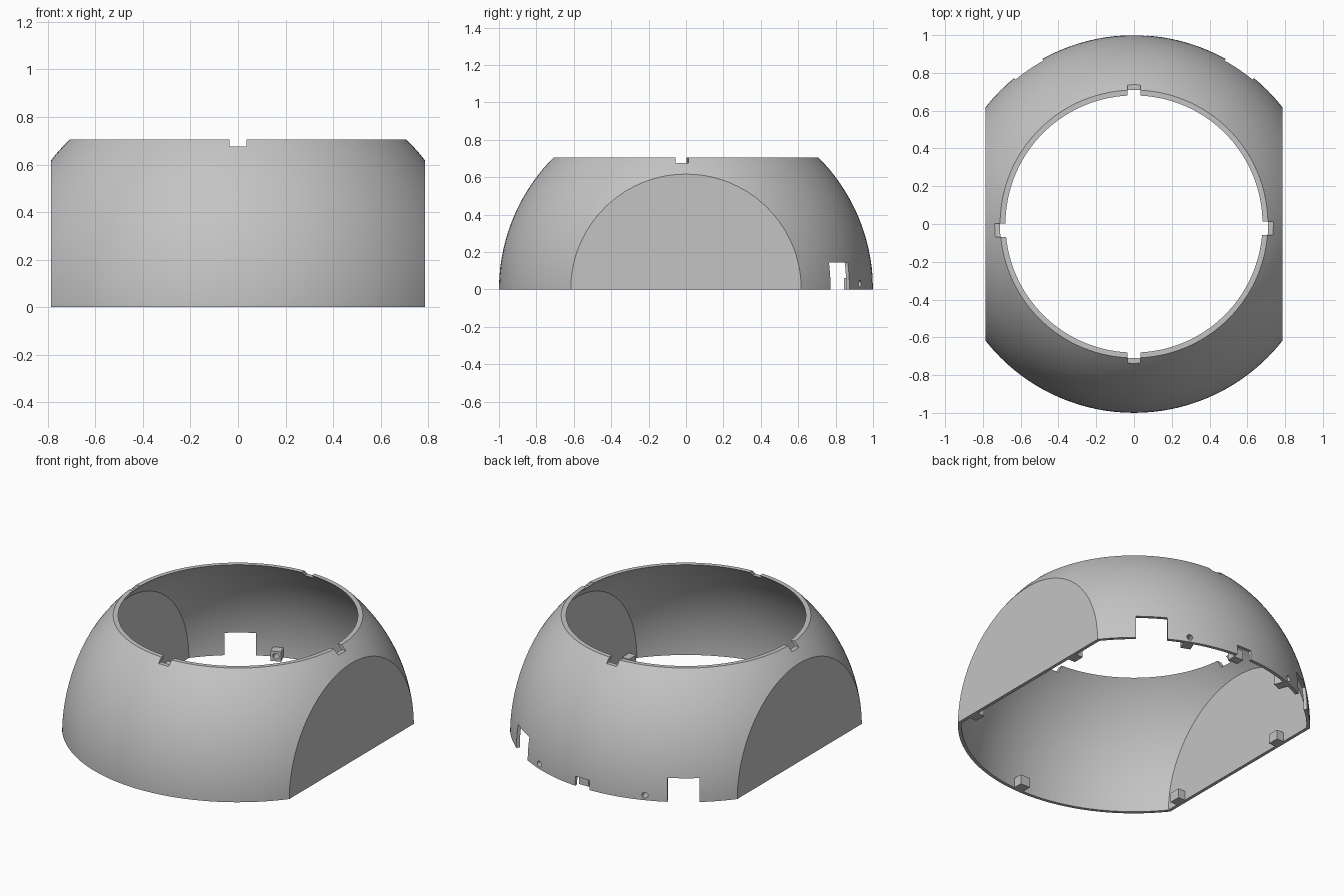
import bpy
from math import radians, sin, cos
from mathutils import Matrix, Vector

old = bpy.data.objects.get("Cube")
if old:
    bpy.data.objects.remove(old, do_unlink=True)

grey = bpy.data.materials.new("plain grey")
grey.use_nodes = True
grey.diffuse_color = (0.55, 0.55, 0.55, 1)
grey.node_tree.nodes["Principled BSDF"].inputs["Base Color"].default_value = (0.55, 0.55, 0.55, 1)

FLAT, TOP, WALL = 0.787, 0.705, 0.02


def box(name, lo, hi, turn=0):
    """Box between two corners, turned clockwise about z by degrees."""
    bpy.ops.mesh.primitive_cube_add(size=1)
    ob = bpy.context.object
    ob.name = name
    lo, hi = Vector(lo), Vector(hi)
    ob.data.transform(Matrix.Rotation(radians(-turn), 4, "Z")
                      @ Matrix.Translation((lo + hi) / 2)
                      @ Matrix.Diagonal((*(hi - lo), 1)))
    ob.data.materials.append(grey)
    return ob


def ball(name, radius):
    bpy.ops.mesh.primitive_uv_sphere_add(segments=128, ring_count=65, radius=radius)
    ob = bpy.context.object
    ob.name = name
    ob.data.materials.append(grey)
    return ob


def cut(ob, tool, operation="DIFFERENCE"):
    mod = ob.modifiers.new("cut", "BOOLEAN")
    mod.operation, mod.solver, mod.object = operation, "EXACT", tool
    bpy.ops.object.select_all(action="DESELECT")
    bpy.context.view_layer.objects.active = ob
    ob.select_set(True)
    bpy.ops.object.modifier_apply(modifier=mod.name)


def discard(*tools):
    for tool in tools:
        bpy.data.objects.remove(tool, do_unlink=True)


# Hollow dome with flat sides and an open top
shell = ball("dome_shell", 1)
limits = box("limits", (-FLAT, -2, 0), (FLAT, 2, TOP))
cut(shell, limits, "INTERSECT")
core = ball("core", 1 - WALL)
core_limits = box("core_limits", (-FLAT + WALL, -2, -2), (FLAT - WALL, 2, 2))
cut(core, core_limits, "INTERSECT")
cut(shell, core)
discard(limits, core, core_limits)

# Notches in the top rim, tall notches and small slot in the back bottom edge
notches = [
    box("front_back_notch", (-0.035, -1, 0.675), (0.035, 1, 0.8)),
    box("right_notch", (-1, -0.07, 0.675), (-0.5, 0.003, 0.8)),
    box("left_notch", (0.5, -0.057, 0.675), (1, 0.014, 0.8)),
    box("back_slot", (-0.03, 0.9, -0.1), (0.07, 1.1, 0.06)),
]
notches += [box("tall_notch", (-0.09, 0.85, -0.1), (0.09, 1.1, 0.145), turn)
            for turn in (-34.2, 34.2)]
for tool in notches:
    cut(shell, tool)
discard(*notches)

# Screw bosses with holes through the shell
for side, turn in (("left", 21.5), ("right", -21.5)):
    boss = box(side + "_boss", (-0.03, 0.92, 0), (0.03, 0.985, 0.062), turn)
    way = Vector((sin(radians(turn)), cos(radians(turn)), 0))
    bpy.ops.mesh.primitive_cylinder_add(vertices=24, radius=0.018, depth=0.4,
                                        location=way * 0.97 + Vector((0, 0, 0.031)))
    drill = bpy.context.object
    drill.rotation_euler = way.to_track_quat("Z", "Y").to_euler()
    bpy.context.view_layer.update()
    cut(shell, drill)
    cut(boss, drill)
    discard(drill)

# Small blocks along the inside of the bottom edge
box("front_block", (0, -0.985, 0), (0.067, -0.92, 0.06))
box("back_block", (0, 0.91, 0), (0.067, 0.965, 0.06))
for side, s in (("left", 1), ("right", -1)):
    for place, y in (("front", -0.5), ("back", 0.37)):
        box(f"{side}_{place}_block", (min(s * 0.72, s * 0.78), y - 0.035, 0),
            (max(s * 0.72, s * 0.78), y + 0.035, 0.06))

bpy.ops.object.select_all(action="DESELECT")
bpy.context.view_layer.objects.active = shell
shell.select_set(True)
bpy.ops.object.shade_smooth_by_angle(angle=radians(25))
